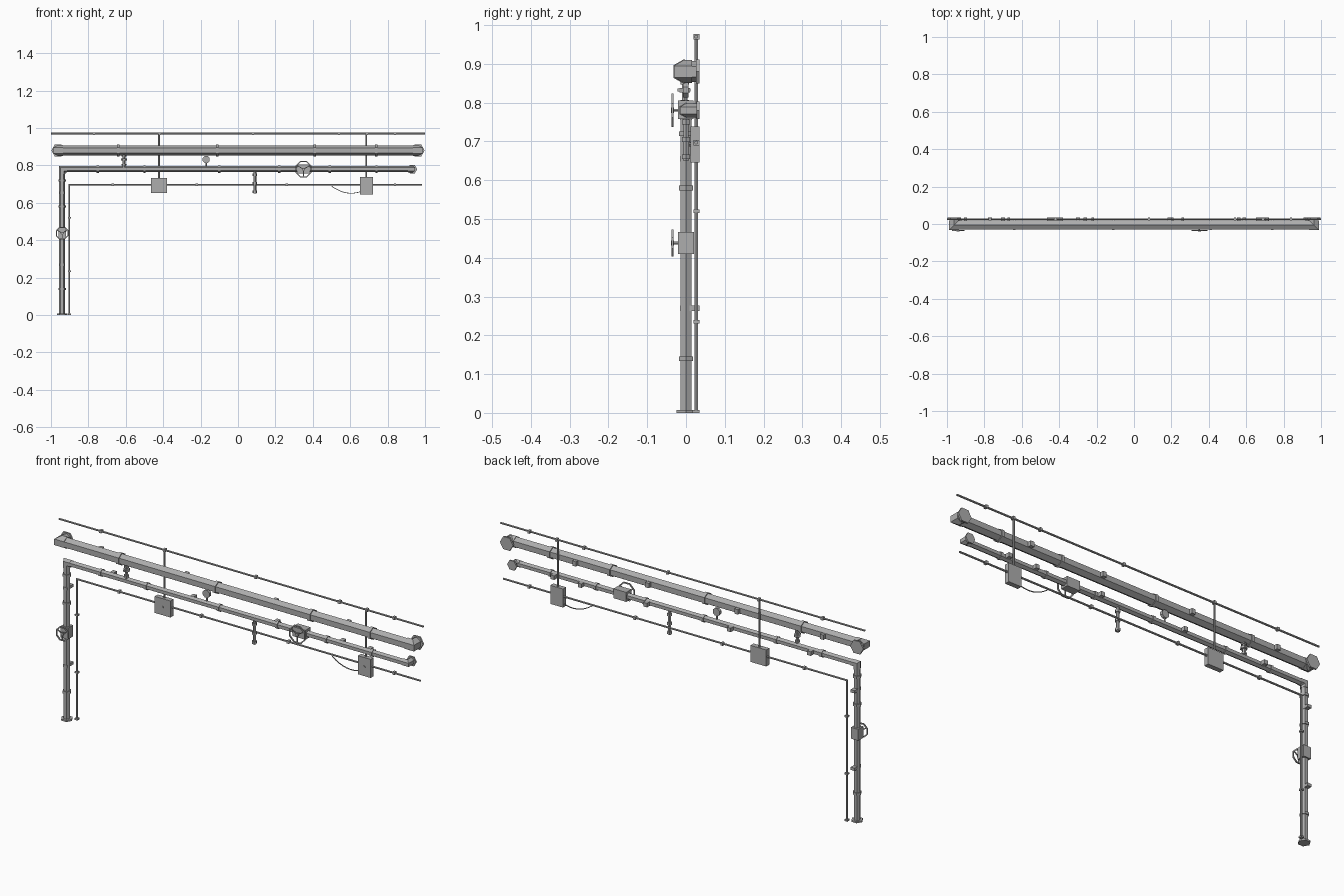
import bpy, bmesh, math
from mathutils import Vector

if "Cube" in bpy.data.objects:
    bpy.data.objects.remove(bpy.data.objects["Cube"])

grey = bpy.data.materials.new("pipe grey")
grey.diffuse_color = (0.42, 0.42, 0.42, 1)
grey.use_nodes = True
grey.node_tree.nodes["Principled BSDF"].inputs["Base Color"].default_value = grey.diffuse_color


def finish(name, bm):
    bmesh.ops.recalc_face_normals(bm, faces=bm.faces)
    mesh = bpy.data.meshes.new(name)
    bm.to_mesh(mesh)
    bm.free()
    mesh.materials.append(grey)
    ob = bpy.data.objects.new(name, mesh)
    bpy.context.collection.objects.link(ob)
    return ob


def pipe(name, points, r, normal=(0, 1, 0), sides=6, phase=0.5, closed=False):
    """Sweep a polygon along a flat path with mitred corners."""
    pts, n = [Vector(p) for p in points], Vector(normal)
    bm, rings, count = bmesh.new(), [], len(points)
    for i, p in enumerate(pts):
        before = (p - pts[i - 1]).normalized() if i or closed else None
        after = (pts[(i + 1) % count] - p).normalized() if i < count - 1 or closed else None
        before, after = before or after, after or before
        t = (before + after).normalized()
        side = n.cross(t) / t.dot(after)
        ring = []
        for k in range(sides):
            a = (k + phase) * math.tau / sides
            ring.append(bm.verts.new(p + r * (math.cos(a) * n + math.sin(a) * side)))
        rings.append(ring)
    for i in range(count if closed else count - 1):
        a, b = rings[i], rings[(i + 1) % count]
        for k in range(sides):
            j = (k + 1) % sides
            bm.faces.new((a[k], a[j], b[j], b[k]))
    if not closed:
        bm.faces.new(rings[0])
        bm.faces.new(rings[-1])
    return finish(name, bm)


def ring_x(name, x, y, z, r, w):
    return pipe(name, [(x - w / 2, y, z), (x + w / 2, y, z)], r)


def ring_y(name, x, z, y0, y1, r, sides=6):
    return pipe(name, [(x, y0, z), (x, y1, z)], r, (0, 0, 1), sides)


def ring_z(name, x, y, z, r, h):
    return pipe(name, [(x, y, z - h / 2), (x, y, z + h / 2)], r)


def box(name, x, y, z):
    """Box from (low, high) ranges."""
    bm = bmesh.new()
    bmesh.ops.create_cube(bm, size=1)
    for v in bm.verts:
        v.co = [c[0] + (c[1] - c[0]) * (q + 0.5) for c, q in zip((x, y, z), v.co)]
    return finish(name, bm)


def handwheel(x, z, r):
    rim = []
    for k in range(8):
        a = (k + 0.5) * math.tau / 8
        rim.append((x + r * math.cos(a), -0.035, z + r * math.sin(a)))
    pipe("wheel_rim", rim, 0.004, sides=4, closed=True)
    for deg in (30, 150, 270):
        a = math.radians(deg)
        end = (x + r * 0.95 * math.cos(a), -0.035, z + r * 0.95 * math.sin(a))
        pipe("wheel_spoke", [(x, -0.035, z), end], 0.003, sides=4)
    ring_y("wheel_hub", x, z, -0.039, -0.031, 0.008)
    ring_y("wheel_stem", x, z, -0.035, 0, 0.004)


# Main upper pipe, with both ends turned to the back
PY, PZ = -0.005, 0.88
pipe("main_pipe", [(-0.962, 0.03, PZ), (-0.962, PY, PZ), (0.962, PY, PZ), (0.962, 0.03, PZ)],
     0.027, (0, 0, 1), phase=0)
for s in (-1, 1):
    ring_y("main_end_flange", s * 0.962, PZ, 0.026, 0.035, 0.036)
    pipe("main_elbow_fitting", [(s * 0.935, PY, PZ), (s * 0.962, PY, PZ), (s * 0.962, 0.015, PZ)],
         0.03, (0, 0, 1), phase=0)
for x in (-0.64, -0.11, 0.41, 0.74):
    ring_x("main_collar", x, PY, PZ, 0.032, 0.014)
for x in (-0.77, -0.3, 0.19, 0.59):
    box("main_bracket", (x - 0.01, x + 0.01), (0.01, 0.035), (PZ - 0.012, PZ + 0.012))

# Lower pipe that bends down into the standing leg
LX, LZ = -0.94, 0.78
pipe("lower_pipe", [(LX, 0, 0), (LX, 0, LZ), (0.932, 0, LZ)], 0.016)
pipe("lower_pipe_end", [(0.91, 0, LZ), (0.932, 0, LZ), (0.932, 0.03, LZ)], 0.018,
     (0, 0, 1), phase=0)
ring_y("lower_end_flange", 0.932, LZ, 0.027, 0.035, 0.026)
pipe("lower_elbow_fitting", [(LX, 0, LZ - 0.025), (LX, 0, LZ), (LX + 0.025, 0, LZ)], 0.018)
for x in (-0.75, -0.5, -0.1, 0.22, 0.49, 0.74):
    ring_x("lower_collar", x, 0, LZ, 0.02, 0.012)
for x in (-0.7, -0.26, 0.2, 0.56, 0.71):
    box("lower_bracket", (x - 0.01, x + 0.01), (0.005, 0.035), (LZ - 0.01, LZ + 0.01))
for z in (0.14, 0.58, 0.72):
    ring_z("leg_collar", LX, 0, z, 0.021, 0.012)
for z in (0.27, 0.655):
    box("leg_bracket", (LX - 0.011, LX + 0.011), (-0.016, 0.035), (z - 0.007, z + 0.007))
ring_z("leg_base", LX, 0, 0.004, 0.028, 0.008)

# Valves with handwheels
box("upper_valve_body", (0.315, 0.385), (-0.021, 0.019), (0.758, 0.805))
handwheel(0.35, 0.78, 0.044)
box("leg_valve_body", (LX - 0.02, LX + 0.02), (-0.02, 0.02), (0.41, 0.466))
handwheel(LX, 0.438, 0.034)

# Link between the two pipes
pipe("link_pipe", [(-0.61, -0.003, 0.78), (-0.61, -0.003, 0.87)], 0.008)
for z, r, h in ((0.803, 0.013, 0.008), (0.832, 0.016, 0.012), (0.85, 0.013, 0.006)):
    ring_z("link_fitting", -0.61, -0.003, z, r, h)
box("link_lever", (-0.615, -0.605), (-0.022, 0.012), (0.829, 0.836))

# Pressure gauge
ring_y("gauge_dial", -0.17, 0.832, -0.008, 0.006, 0.02, 8)
pipe("gauge_stem", [(-0.17, 0, 0.78), (-0.17, 0, 0.82)], 0.004)

# Drain hanging from the lower pipe
pipe("drain_pipe", [(0.09, 0, 0.78), (0.09, 0, 0.65)], 0.008)
for z in (0.66, 0.705, 0.75):
    ring_z("drain_fitting", 0.09, 0, z, 0.012, 0.012)

# Conduits, with their clips
CY = 0.026
pipe("top_conduit", [(-1, CY, 0.97), (1, CY, 0.97)], 0.005)
for x in (-0.77, -0.42, 0.08, 0.54, 0.69, 0.84):
    box("top_clip", (x - 0.006, x + 0.006), (0.019, 0.035), (0.963, 0.977))
pipe("low_conduit", [(-0.902, CY, 0), (-0.902, CY, 0.697), (0.985, CY, 0.697)], 0.005)
for x in (-0.67, -0.22, 0.26, 0.84):
    box("low_clip", (x - 0.006, x + 0.006), (0.019, 0.035), (0.69, 0.704))
for z in (0.235, 0.52):
    box("leg_clip", (-0.91, -0.894), (0.019, 0.035), (z - 0.004, z + 0.004))
box("conduit_foot", (-0.91, -0.894), (0.017, 0.035), (0, 0.008))

# Junction boxes hanging from the top conduit
for x, w, z0, z1 in ((-0.422, 0.043, 0.652, 0.734), (0.686, 0.035, 0.646, 0.738)):
    pipe("box_drop", [(x, CY, 0.97), (x, CY, z1 - 0.01)], 0.005)
    box("junction_box", (x - w, x + w), (0.011, 0.035), (z0, z1))
    ring_y("box_latch", x, (z0 + z1) / 2, 0.008, 0.012, 0.006)

# Loose cable into the right box
cable = []
for i in range(9):
    t = i / 8
    cable.append((0.5 + 0.16 * t, 0.024, 0.69 - 0.028 * t - 0.09 * t * (1 - t)))
pipe("loose_cable", cable, 0.0025, sides=4)
